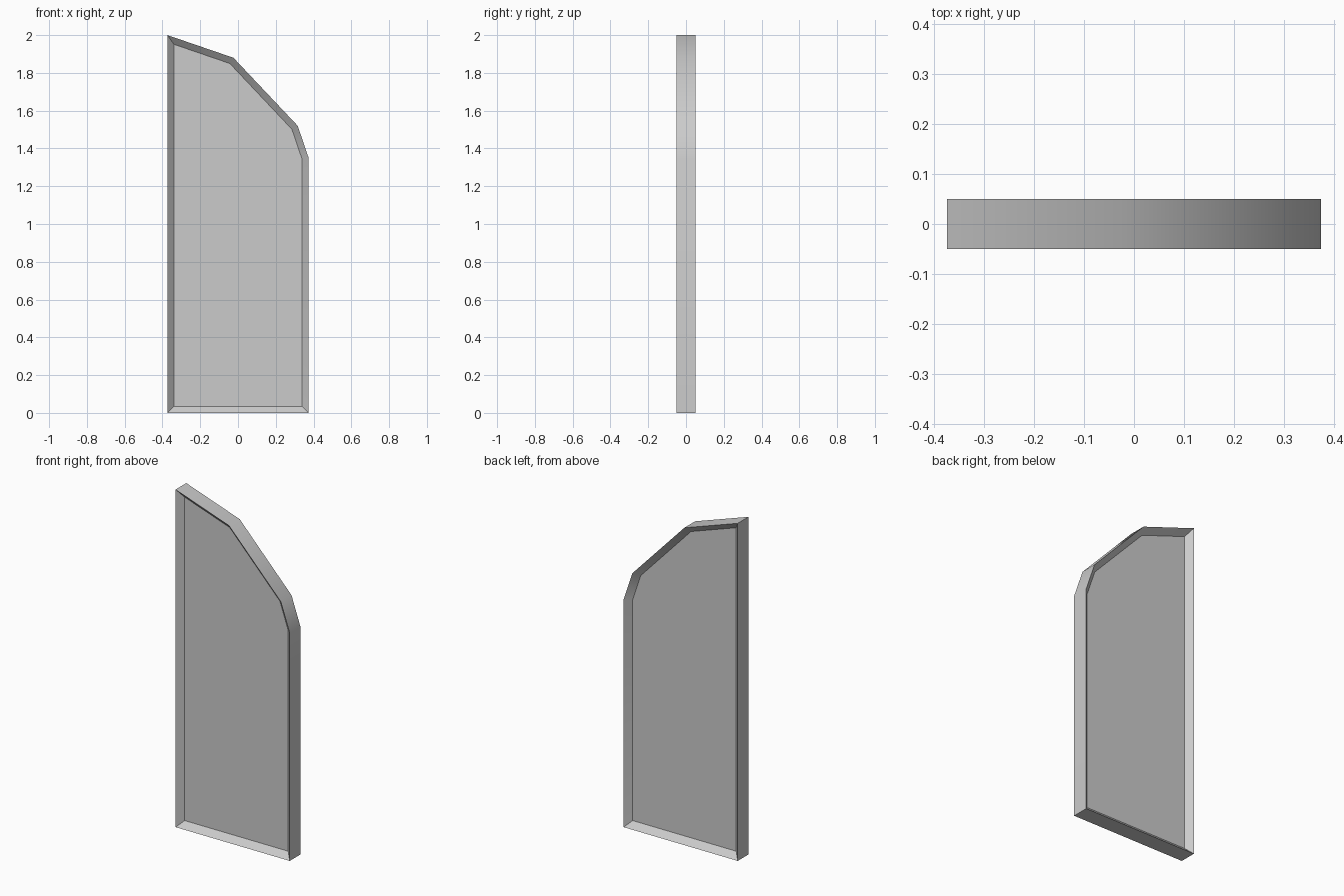
import bpy
import bmesh
import math

cube = bpy.data.objects.get("Cube")
if cube:
    bpy.data.objects.remove(cube)

grey = bpy.data.materials.new("plain_grey")
grey.use_nodes = True
colour = (0.6, 0.6, 0.6, 1)
grey.diffuse_color = colour
grey.node_tree.nodes["Principled BSDF"].inputs["Base Color"].default_value = colour

HALF = 0.05     # half thickness
RIM = 0.035     # width of the sloped rim
DEPTH = 0.035   # depth of the recess
LEFT = [(-0.374, 0), (-0.374, 1.35), (-0.374, 1.52), (-0.374, 2.0)]
RIGHT = [(0.374, 0), (0.374, 1.35), (0.316, 1.52), (-0.024, 1.88)]

# Slab with a clipped top corner, built in rows
bm = bmesh.new()
cols = [[bm.verts.new((x, -HALF, z)) for x, z in side] for side in (LEFT, RIGHT)]
for i in range(3):
    bm.faces.new((cols[0][i], cols[1][i], cols[1][i + 1], cols[0][i + 1]))
ext = bmesh.ops.extrude_face_region(bm, geom=bm.faces[:], use_keep_orig=True)
for v in ext["geom"]:
    if isinstance(v, bmesh.types.BMVert):
        v.co.y = HALF
bmesh.ops.recalc_face_normals(bm, faces=bm.faces[:])

# Sloped rim and recessed field on both sides
for sign in (-1, 1):
    field = [f for f in bm.faces if f.normal.y * sign > 0.9]
    bmesh.ops.inset_region(bm, faces=field, thickness=RIM, depth=-DEPTH,
                           use_even_offset=True, use_boundary=True)

mesh = bpy.data.meshes.new("panel")
bm.to_mesh(mesh)
bm.free()
mesh.materials.append(grey)
panel = bpy.data.objects.new("panel", mesh)
bpy.context.collection.objects.link(panel)
bpy.context.view_layer.objects.active = panel
panel.select_set(True)
bpy.ops.object.shade_smooth_by_angle(angle=math.radians(30))
